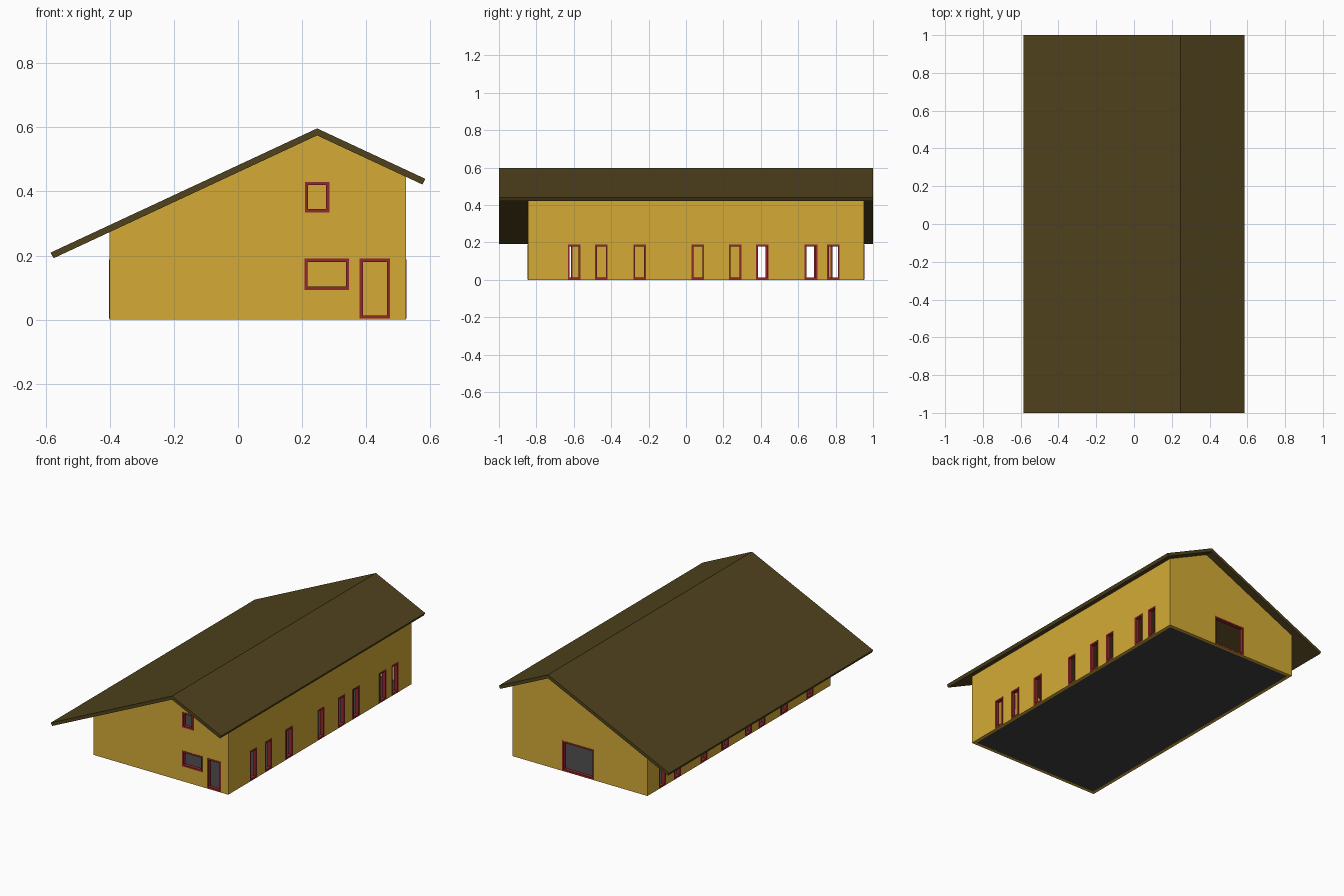
import bpy, bmesh
from mathutils import Vector

if "Cube" in bpy.data.objects:
    bpy.data.objects.remove(bpy.data.objects["Cube"])

RIDGE_X, RIDGE_Z, SLOPE = 0.247, 0.575, 0.466
X0, X1, Y0, Y1, T = -0.402, 0.525, -0.845, 0.952, 0.02
FRAME_W = 0.01


def material(name, rgb):
    m = bpy.data.materials.new(name)
    m.diffuse_color = (*rgb, 1)
    m.use_nodes = True
    m.node_tree.nodes["Principled BSDF"].inputs["Base Color"].default_value = m.diffuse_color
    return m


wall_mat = material("yellow_plaster", (0.66, 0.41, 0.037))
roof_mat = material("brown_roofing", (0.08, 0.054, 0.012))
trim_mat = material("red_trim", (0.28, 0.022, 0.026))
floor_mat = material("dark_floor", (0.051, 0.051, 0.051))


def make_object(name, bm, mat=None):
    bmesh.ops.recalc_face_normals(bm, faces=bm.faces)
    me = bpy.data.meshes.new(name)
    bm.to_mesh(me)
    bm.free()
    ob = bpy.data.objects.new(name, me)
    bpy.context.collection.objects.link(ob)
    if mat:
        me.materials.append(mat)
    return ob


def add_box(bm, lo, hi):
    vs = bmesh.ops.create_cube(bm, size=1)["verts"]
    for v in vs:
        v.co = Vector([(a + b) / 2 + c * (b - a) for a, b, c in zip(lo, hi, v.co)])


def prism(name, profile, y0, y1, mat=None):
    """Extrude an x-z outline along y."""
    bm = bmesh.new()
    face = bm.faces.new([bm.verts.new((x, y0, z)) for x, z in profile])
    out = bmesh.ops.extrude_face_region(bm, geom=[face])["geom"]
    bmesh.ops.translate(bm, vec=(0, y1 - y0, 0),
                        verts=[g for g in out if isinstance(g, bmesh.types.BMVert)])
    return make_object(name, bm, mat)


def cut(ob, cutter):
    cutter.hide_render = True
    mod = ob.modifiers.new("cut", "BOOLEAN")
    mod.operation, mod.solver, mod.object = "DIFFERENCE", "EXACT", cutter
    bpy.context.view_layer.objects.active = ob
    bpy.ops.object.modifier_apply(modifier=mod.name)
    bpy.data.objects.remove(cutter)


def roof_z(x, lift=0.0):
    return RIDGE_Z + lift - SLOPE * abs(x - RIDGE_X)


# Roof: two unequal slopes, square-cut ends
roof_profile = [(-0.585, roof_z(-0.585, 0.022)), (RIDGE_X, RIDGE_Z + 0.022),
                (0.585, roof_z(0.585, 0.022)), (0.576, roof_z(0.576)),
                (RIDGE_X, RIDGE_Z), (-0.576, roof_z(-0.576))]
prism("roof", roof_profile, -1, 1, roof_mat)

# Hollow wall shell with gables
walls = prism("walls", [(X0, 0), (X1, 0), (X1, roof_z(X1)), (RIDGE_X, RIDGE_Z),
                        (X0, roof_z(X0))], Y0, Y1, wall_mat)
cut(walls, prism("room_cutter", [(X0 + T, -0.1), (X1 - T, -0.1), (X1 - T, 1), (X0 + T, 1)],
                 Y0 + T, Y1 - T))

# Floor slab between the walls
bm = bmesh.new()
add_box(bm, (X0 + T, Y0 + T, 0), (X1 - T, Y1 - T, 0.004))
make_object("floor", bm, floor_mat)

# Openings: side, low and high along the wall, bottom and top
H0, H1 = 0.003, 0.188
front = [(0.209, 0.285, 0.335, 0.43), (0.207, 0.347, 0.093, 0.19), (0.38, 0.475, H0, 0.19)]
back = [(-0.035, 0.184, H0, H1)]
right = [(c - 0.034, c + 0.034, H0, H1)
         for c in (-0.598, -0.453, -0.248, 0.063, 0.263, 0.408, 0.668, 0.788)]
left = [(c - 0.034, c + 0.034, H0, H1)
        for c in (-0.64, -0.388, -0.17, -0.038, 0.19, 0.4, 0.66, 0.807)]
sides = {"front": (1, Y0, Y0 + T, front), "back": (1, Y1 - T, Y1, back),
         "right": (0, X1 - T, X1, right), "left": (0, X0, X0 + T, left)}

holes = bmesh.new()
for side, (axis, d0, d1, rects) in sides.items():
    def side_box(target, a0, a1, z0, z1, pad):
        lo, hi = [a0, a0, z0], [a1, a1, z1]
        lo[axis], hi[axis] = d0 - pad, d1 + pad
        add_box(target, lo, hi)

    # Frames: two jambs, sill and head for every opening
    frames = bmesh.new()
    for a0, a1, z0, z1 in rects:
        w, e = FRAME_W, 0.001
        side_box(holes, a0 + e, a1 - e, z0 + e, z1 - e, 0.03)
        side_box(frames, a0, a0 + w, z0, z1, 0.0015)
        side_box(frames, a1 - w, a1, z0, z1, 0.0015)
        side_box(frames, a0 + w, a1 - w, z0, z0 + w, 0.0015)
        side_box(frames, a0 + w, a1 - w, z1 - w, z1, 0.0015)
    make_object(side + "_frames", frames, trim_mat)
cut(walls, make_object("opening_cutter", holes))
